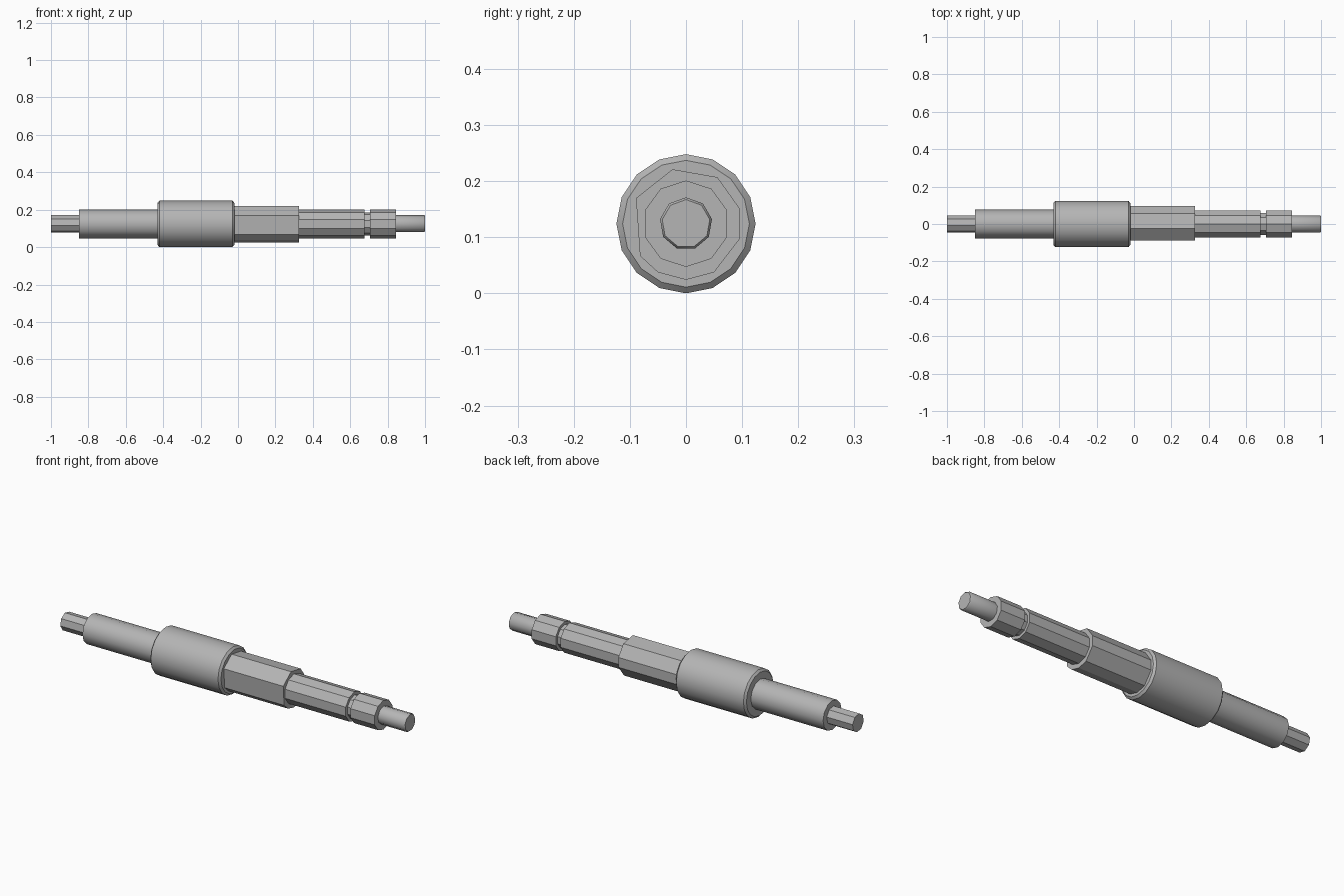
import bpy
import bmesh
from math import cos, sin, radians

cube = bpy.data.objects.get("Cube")
if cube:
    bpy.data.objects.remove(cube, do_unlink=True)

AXIS_Z = 0.124

steel = bpy.data.materials.new("grey steel")
steel.use_nodes = True
colour = (0.46, 0.46, 0.46, 1)
steel.diffuse_color = colour
steel.node_tree.nodes["Principled BSDF"].inputs["Base Color"].default_value = colour


def regular(sides, start=90):
    return [start + i * 360 / sides for i in range(sides)]


def shaft_section(name, profile, angles, smooth_angle=20):
    """Capped prism along x; profile is a list of (x, radius) rings."""
    bm = bmesh.new()
    rings = [[bm.verts.new((x, r * cos(radians(a)), AXIS_Z + r * sin(radians(a))))
              for a in angles] for x, r in profile]
    n = len(angles)
    for a, b in zip(rings, rings[1:]):
        for i in range(n):
            j = (i + 1) % n
            bm.faces.new((a[i], a[j], b[j], b[i]))
    bm.faces.new(rings[0])
    bm.faces.new(rings[-1])
    bmesh.ops.recalc_face_normals(bm, faces=bm.faces)
    mesh = bpy.data.meshes.new(name)
    bm.to_mesh(mesh)
    bm.free()
    mesh.materials.append(steel)
    obj = bpy.data.objects.new(name, mesh)
    bpy.context.collection.objects.link(obj)
    bpy.ops.object.select_all(action="DESELECT")
    obj.select_set(True)
    bpy.context.view_layer.objects.active = obj
    bpy.ops.object.shade_smooth_by_angle(angle=radians(smooth_angle))


# Right end: stub and long journal
shaft_section("right_stub", [(-1, 0.047), (-0.85, 0.047)], regular(8, 100))
shaft_section("right_journal", [(-0.85, 0.077), (-0.43, 0.077)], regular(12), 31)

# Large central drum with small chamfers
shaft_section("central_drum", [(-0.43, 0.113), (-0.42, 0.124), (-0.03, 0.124), (-0.02, 0.113)],
              regular(16), 30)

# Uneven faceted shoulder
shaft_section("shoulder", [(-0.02, 0.1), (0.325, 0.1)],
              [-145, -120, -90, -60, -15, 15, 56, 104, 153])

# Left journal, retaining groove and collar
shaft_section("left_journal", [(0.325, 0.077), (0.677, 0.077)], regular(10))
shaft_section("retaining_groove", [(0.677, 0.061), (0.705, 0.061)], regular(10))
shaft_section("end_collar", [(0.705, 0.077), (0.845, 0.077)], regular(10))
shaft_section("left_stub", [(0.845, 0.047), (0.995, 0.047), (1, 0.043)], regular(9), 41)
